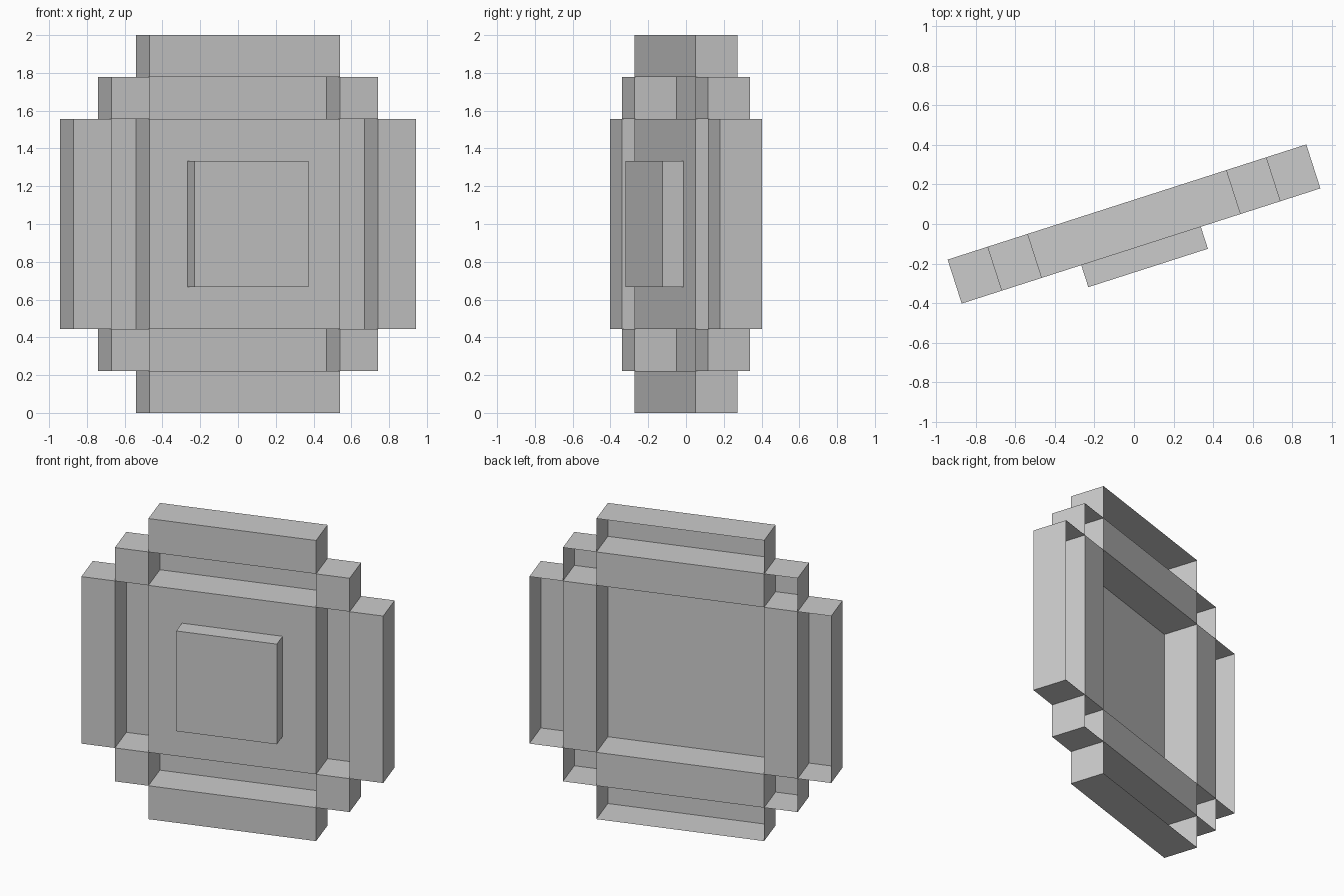
import bpy
import bmesh
import math
from mathutils import Matrix

cube = bpy.data.objects.get("Cube")
if cube:
    bpy.data.objects.remove(cube, do_unlink=True)

U = 0.2117                 # block width
H = 2 / 9                  # block height
D = 0.2335                 # relief depth
TURN = Matrix.Rotation(math.radians(17.8), 4, 'Z')

grey = bpy.data.materials.new("plain grey")
grey.use_nodes = True
grey.diffuse_color = (0.6, 0.6, 0.6, 1)
bsdf = next(n for n in grey.node_tree.nodes if n.type == 'BSDF_PRINCIPLED')
bsdf.inputs["Base Color"].default_value = (0.6, 0.6, 0.6, 1)


def finish(name, bm):
    """Turn the mesh about z and add it as a grey object."""
    bm.transform(TURN)
    mesh = bpy.data.meshes.new(name)
    bm.to_mesh(mesh)
    bm.free()
    mesh.materials.append(grey)
    bpy.context.collection.objects.link(bpy.data.objects.new(name, mesh))


def shell(name, col, row, cols, rows, front=-D / 2, back=D / 2):
    """Box centred on a block position, with its back left open."""
    bm = bmesh.new()
    bmesh.ops.create_cube(bm, size=1)
    bm.normal_update()
    open_side = [f for f in bm.faces if f.normal.y > 0.9]
    bmesh.ops.delete(bm, geom=open_side, context='FACES_ONLY')
    bm.transform(Matrix.Translation((col * U, (front + back) / 2, 1 + row * H))
                 @ Matrix.Diagonal((cols * U, back - front, rows * H, 1)))
    finish(name, bm)


def floor(name, col, row, cols, rows):
    """Flat sheet in the back plane, facing the front."""
    bm = bmesh.new()
    bmesh.ops.create_grid(bm, x_segments=1, y_segments=1, size=0.5)
    bm.transform(Matrix.Translation((col * U, D / 2, 1 + row * H))
                 @ Matrix.Diagonal((cols * U, 1, rows * H, 1))
                 @ Matrix.Rotation(math.pi / 2, 4, 'X'))
    finish(name, bm)


# Raised centre and the square plate on its front
shell("center_block", 0, 0, 5, 5)
shell("front_plate", 0, 0, 3, 3, front=-D, back=-D / 2)

# Stepped rim and the sunken groove between rim and centre
for s, side, level in ((1, "left", "top"), (-1, "right", "bottom")):
    shell(level + "_rim", 0, 4 * s, 5, 1)
    shell(side + "_rim", 4 * s, 0, 1, 5)
    floor(level + "_groove", 0, 3 * s, 5, 1)
    floor(side + "_groove", 3 * s, 0, 1, 5)
    for t, corner_level in ((1, "top"), (-1, "bottom")):
        shell(f"{corner_level}_{side}_corner", 3 * s, 3 * t, 1, 1)
